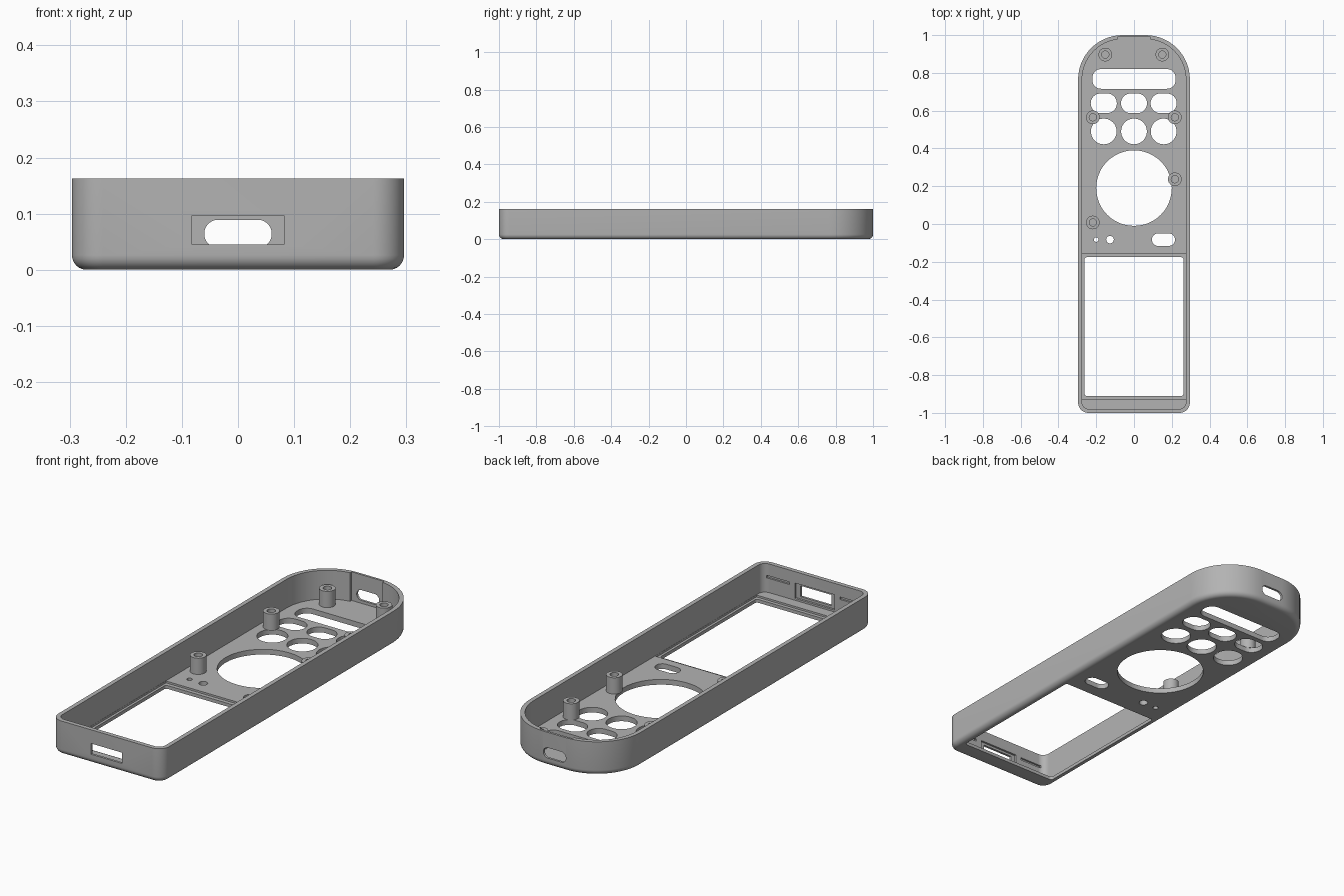
import bpy, bmesh, math
from mathutils import Vector

old = bpy.data.objects.get("Cube")
if old:
    bpy.data.objects.remove(old)

WIDTH, HEIGHT, WALL, FLOOR = 0.296, 0.163, 0.021, 0.025

grey = bpy.data.materials.new("grey_plastic")
grey.use_nodes = True
color = (0.45, 0.45, 0.45, 1)
grey.diffuse_color = color
grey.node_tree.nodes["Principled BSDF"].inputs["Base Color"].default_value = color


def make_object(name, bm):
    bmesh.ops.recalc_face_normals(bm, faces=bm.faces)
    mesh = bpy.data.meshes.new(name)
    bm.to_mesh(mesh)
    bm.free()
    mesh.materials.append(grey)
    obj = bpy.data.objects.new(name, mesh)
    bpy.context.collection.objects.link(obj)
    return obj


def rounded(x0, x1, y0, y1, low_r, high_r, steps=10):
    """Rounded rectangle with its own radius for the low and high corners."""
    pts = []
    for sx, sy, r, start in ((1, 1, high_r, 0), (-1, 1, high_r, 90),
                             (-1, -1, low_r, 180), (1, -1, low_r, 270)):
        cx = x1 - r if sx > 0 else x0 + r
        cy = y1 - r if sy > 0 else y0 + r
        for i in range(steps + 1):
            a = math.radians(start + 90 * i / steps)
            pts.append((cx + r * math.cos(a), cy + r * math.sin(a)))
    return pts


def outline(inset):
    w, h = WIDTH - inset, 1 - inset
    return rounded(-w, w, -h, h, 0.055 - inset, 0.235 - inset, 14)


def loft(bm, rings):
    """Skin a stack of equal point rings and cap both ends."""
    loops = [[bm.verts.new(p) for p in ring] for ring in rings]
    for a, b in zip(loops, loops[1:]):
        for i in range(len(a)):
            j = (i + 1) % len(a)
            bm.faces.new((a[i], a[j], b[j], b[i]))
    bm.faces.new(loops[0])
    bm.faces.new(loops[-1])


# Tray shell: rounded lower edge, outer wall, rim, inner wall, floor
levels = []
for i in range(7):
    a = math.radians(15 * i)
    levels.append((0.026 * (1 - math.sin(a)), 0.026 * (1 - math.cos(a))))
levels += [(0, HEIGHT), (WALL, HEIGHT), (WALL, FLOOR)]
bm = bmesh.new()
loft(bm, [[(x, y, z) for x, y in outline(inset)] for inset, z in levels])
case = make_object("remote_case", bm)


def cut(name, x0, x1, a0, a1, d0, d1, r, axis="Z"):
    """Subtract a rounded prism; Z runs through the floor, Y through an end wall."""
    pts = rounded(x0, x1, a0, a1, r, r, 12)
    place = (lambda x, a, d: (x, a, d)) if axis == "Z" else (lambda x, a, d: (x, d, a))
    bm = bmesh.new()
    loft(bm, [[place(x, a, d) for x, a in pts] for d in (d0, d1)])
    bmesh.ops.remove_doubles(bm, verts=bm.verts, dist=1e-5)
    cutter = make_object(name, bm)
    cutter.hide_render = True
    mod = case.modifiers.new(name, "BOOLEAN")
    mod.operation, mod.solver, mod.object = "DIFFERENCE", "EXACT", cutter
    bpy.context.view_layer.objects.active = case
    bpy.ops.object.modifier_apply(modifier=name)
    bpy.data.objects.remove(cutter)


def floor_hole(name, cx, cy, half_x, half_y, r):
    cut(name, cx - half_x, cx + half_x, cy - half_y, cy + half_y, -0.1, 0.06, r)


# Display recess and window
inner = WIDTH - WALL - 0.001
cut("display_recess", -inner, inner, -0.927, -0.157, 0.016, 0.06, 0.002)
floor_hole("display_window", 0, -0.543, 0.262, 0.367, 0.012)

# Button openings
floor_hole("wide_button", 0, 0.768, 0.22, 0.052, 0.045)
for x in (-0.16, 0, 0.157):
    floor_hole("oval_button", x, 0.639, 0.069, 0.052, 0.0515)
    floor_hole("round_button", x, 0.49, 0.068, 0.068, 0.0675)
floor_hole("dial_opening", 0, 0.19, 0.2, 0.2, 0.1995)
floor_hole("pin_hole", -0.2, -0.083, 0.012, 0.012, 0.0118)
floor_hole("light_hole", -0.127, -0.083, 0.02, 0.02, 0.0198)
floor_hole("side_button", 0.156, -0.083, 0.061, 0.033, 0.0325)

# Front socket with a stepped inner frame and two clip grooves
cut("socket", -0.082, 0.082, 0.045, 0.097, -1.1, -0.9, 0.001, "Y")
cut("socket_frame", -0.105, 0.105, 0.034, 0.108, -0.989, -0.95, 0.001, "Y")
for x in (-0.195, 0.195):
    cut("clip_groove", x - 0.06, x + 0.06, 0.093, 0.105, -0.988, -0.95, 0.001, "Y")

# Rear thinned panel with its oval opening
cut("rear_panel", -0.087, 0.087, FLOOR, 0.3, 0.95, 0.989, 0.001, "Y")
cut("rear_opening", -0.06, 0.06, 0.039, 0.089, 0.9, 1.1, 0.0245, "Y")

# Screw posts with blind bores
for x, y in ((-0.152, 0.897), (0.15, 0.897), (-0.218, 0.565),
             (0.216, 0.565), (0.216, 0.237), (-0.218, 0.008)):
    profile = ((0.036, FLOOR - 0.001), (0.036, 0.103), (0.019, 0.103), (0.019, 0.03))
    turn = [2 * math.pi * i / 32 for i in range(32)]
    bm = bmesh.new()
    loft(bm, [[Vector((x + r * math.cos(a), y + r * math.sin(a), z)) for a in turn]
              for r, z in profile])
    make_object("screw_post", bm)

# Smooth the curves, keep the edges crisp
bpy.ops.object.select_all(action="DESELECT")
for obj in bpy.context.scene.objects:
    if obj.name.startswith(("remote_case", "screw_post")):
        obj.select_set(True)
bpy.context.view_layer.objects.active = case
bpy.ops.object.shade_smooth_by_angle(angle=math.radians(30))
